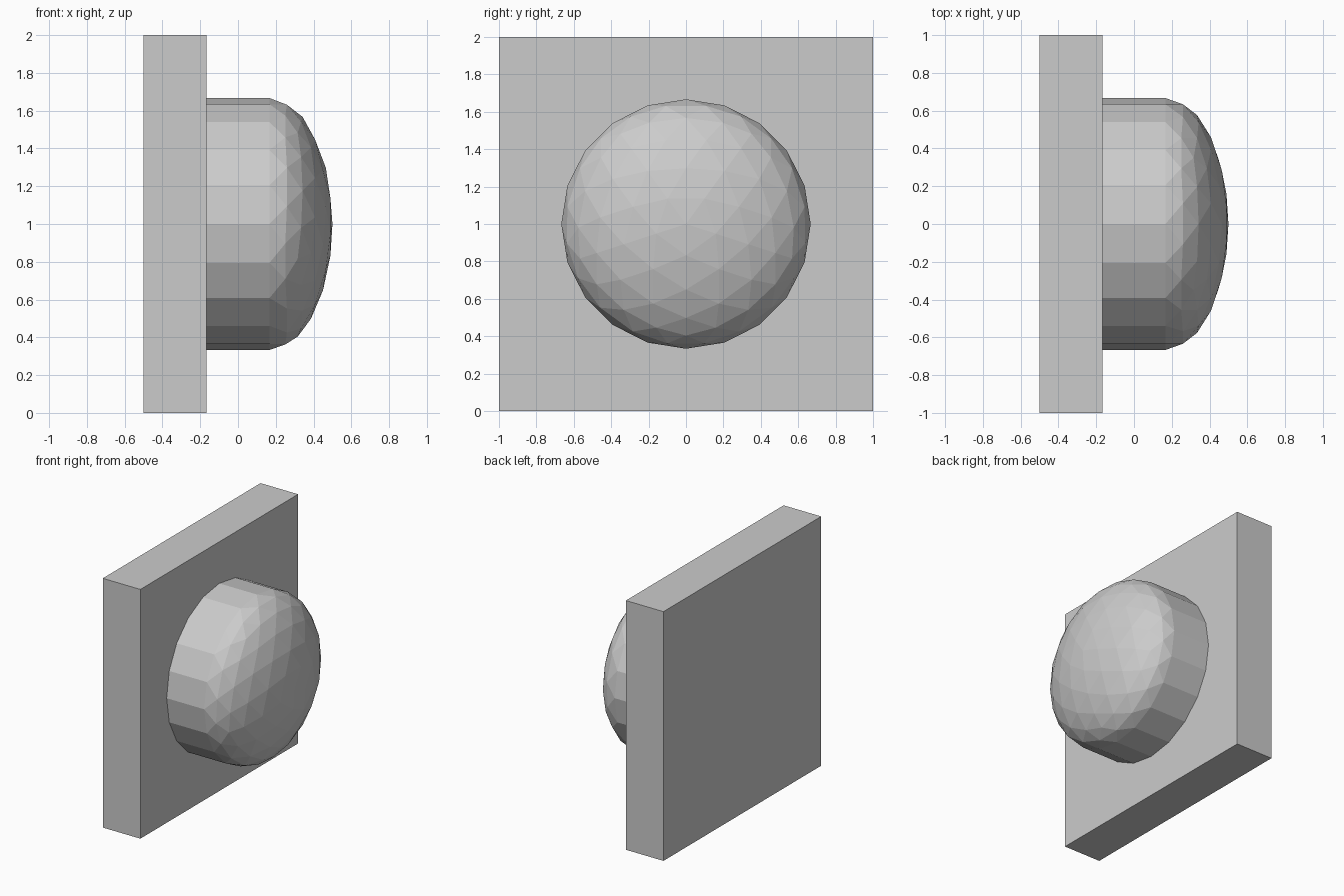
import bpy, bmesh
from mathutils import Matrix, Vector

if "Cube" in bpy.data.objects:
    bpy.data.objects.remove(bpy.data.objects["Cube"])

def add_object(name, bm):
    bmesh.ops.recalc_face_normals(bm, faces=bm.faces)
    mesh = bpy.data.meshes.new(name)
    bm.to_mesh(mesh)
    bm.free()
    obj = bpy.data.objects.new(name, mesh)
    bpy.context.collection.objects.link(obj)
    return obj

T = 1 / 3            # plate thickness, also stem length and dome height
R = 2 / 3            # button radius

# Square backing plate
bm = bmesh.new()
bmesh.ops.create_cube(bm, size=1, matrix=Matrix.Translation((-T, 0, 1)) @ Matrix.Diagonal((T, 2, 2, 1)))
add_object("backing_plate", bm)

# Button: flattened half icosphere, with its pole turned to +x
bm = bmesh.new()
bmesh.ops.create_icosphere(bm, subdivisions=3, radius=1, matrix=Matrix.Rotation(1.5707963, 4, 'Y'))
back = [f for f in bm.faces if f.calc_center_median().x < 0]
bmesh.ops.delete(bm, geom=back, context='FACES')
bmesh.ops.transform(bm, verts=bm.verts,
                    matrix=Matrix.Translation((T / 2, 0, 1)) @ Matrix.Diagonal((T, R, R, 1)))

# Straight 20-sided stem, sunk slightly into the plate
rim = [e for e in bm.edges if e.is_boundary]
ext = bmesh.ops.extrude_edge_only(bm, edges=rim)["geom"]
bmesh.ops.translate(bm, verts=[g for g in ext if isinstance(g, bmesh.types.BMVert)],
                    vec=Vector((-T - 0.02, 0, 0)))
bmesh.ops.holes_fill(bm, edges=[e for e in bm.edges if e.is_boundary], sides=0)
add_object("domed_button", bm)
